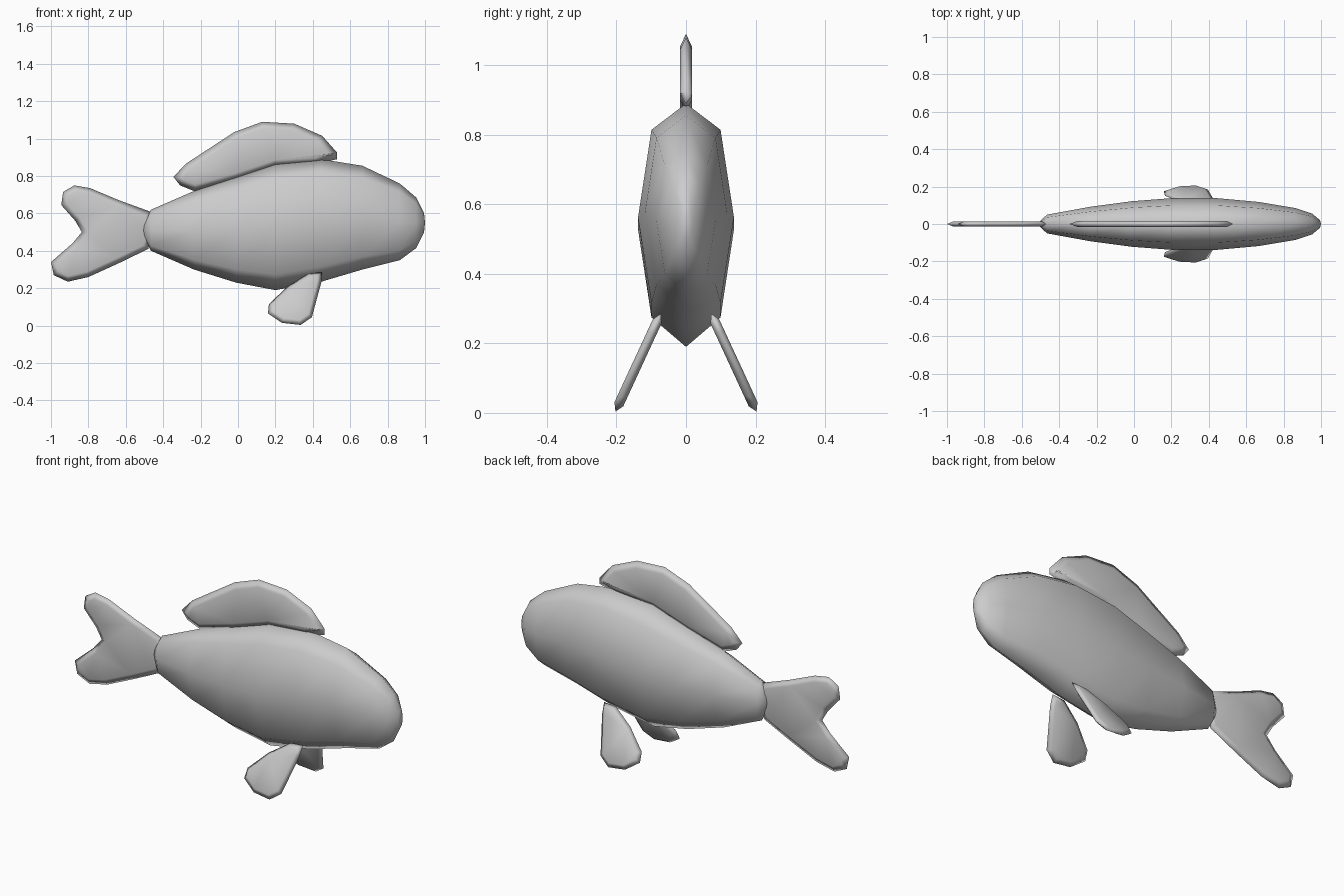
import bpy, bmesh

if "Cube" in bpy.data.objects:
    bpy.data.objects.remove(bpy.data.objects["Cube"])


def finish(bm, name):
    bmesh.ops.recalc_face_normals(bm, faces=bm.faces)
    mesh = bpy.data.meshes.new(name)
    bm.to_mesh(mesh)
    bm.free()
    mesh.polygons.foreach_set("use_smooth", [True] * len(mesh.polygons))
    ob = bpy.data.objects.new(name, mesh)
    bpy.context.collection.objects.link(ob)
    return ob


def fin(name, outline, place, inset, depth):
    """Flat outline with a pointed rim, swelling to a thicker middle on both sides."""
    bm = bmesh.new()
    rim = [bm.verts.new(place(x, z)) for x, z in outline]
    for loop in (rim, rim[::-1]):
        face = bm.faces.new(loop)
        face.normal_update()
        bmesh.ops.inset_individual(bm, faces=[face], thickness=inset,
                                   depth=depth, use_even_offset=True)
    bmesh.ops.triangulate(bm, faces=[f for f in bm.faces if len(f.verts) > 4])
    return finish(bm, name)


# Body: eight-sided sections (x, top, bottom, half width) closed at nose and tail
stations = [(-0.465, 0.62, 0.40, 0.05), (-0.235, 0.72, 0.30, 0.092),
            (-0.01, 0.795, 0.23, 0.122), (0.2, 0.865, 0.19, 0.138),
            (0.445, 0.89, 0.235, 0.138), (0.665, 0.855, 0.30, 0.118),
            (0.865, 0.76, 0.35, 0.085), (0.953, 0.685, 0.415, 0.055),
            (0.995, 0.60, 0.50, 0.02)]
section = [(0, 1), (0.72, 0.77), (1, 0), (0.72, -0.75),
           (0, -1), (-0.72, -0.75), (-1, 0), (-0.72, 0.77)]
bm = bmesh.new()
rings = []
for x, top, bottom, w in stations:
    mid, h = (top + bottom) / 2, (top - bottom) / 2
    rings.append([bm.verts.new((x, w * a, mid + h * b)) for a, b in section])
for r0, r1 in zip(rings, rings[1:]):
    for i in range(8):
        j = (i + 1) % 8
        bm.faces.new((r0[i], r0[j], r1[j], r1[i]))
for ring, tip in ((rings[0], (-0.52, 0, 0.51)), (rings[-1], (1.0, 0, 0.55))):
    pole = bm.verts.new(tip)
    for i in range(8):
        bm.faces.new((ring[i], ring[(i + 1) % 8], pole))
finish(bm, "body")

# Dorsal fin
dorsal = [(-0.345, 0.795), (-0.28, 0.865), (-0.02, 1.035), (0.13, 1.09),
          (0.30, 1.08), (0.45, 1.015), (0.53, 0.925), (0.53, 0.89),
          (0.42, 0.865), (0.2, 0.85), (-0.01, 0.78), (-0.23, 0.718), (-0.31, 0.75)]
fin("dorsal_fin", dorsal, lambda x, z: (x, 0, z), 0.035, 0.017)

# Forked tail fin
tail = [(-0.47, 0.61), (-0.635, 0.67), (-0.79, 0.735), (-0.875, 0.75),
        (-0.935, 0.715), (-0.945, 0.645), (-0.87, 0.56), (-0.835, 0.50),
        (-0.885, 0.44), (-1.0, 0.34), (-0.985, 0.27), (-0.91, 0.235),
        (-0.80, 0.26), (-0.635, 0.335), (-0.48, 0.41), (-0.45, 0.51)]
fin("tail_fin", tail, lambda x, z: (x, 0, z), 0.03, 0.013)

# Pair of splayed pectoral fins
pectoral = [(0.45, 0.285), (0.445, 0.23), (0.395, 0.045), (0.335, 0.004),
            (0.235, 0.015), (0.16, 0.065), (0.165, 0.115), (0.265, 0.21),
            (0.375, 0.28)]
ob = fin("pectoral_fins", pectoral,
         lambda x, z: (x, 0.073 + (0.285 - z) * 0.462, z), 0.022, 0.014)
mirror = ob.modifiers.new("mirror", 'MIRROR')
mirror.use_axis = (False, True, False)
